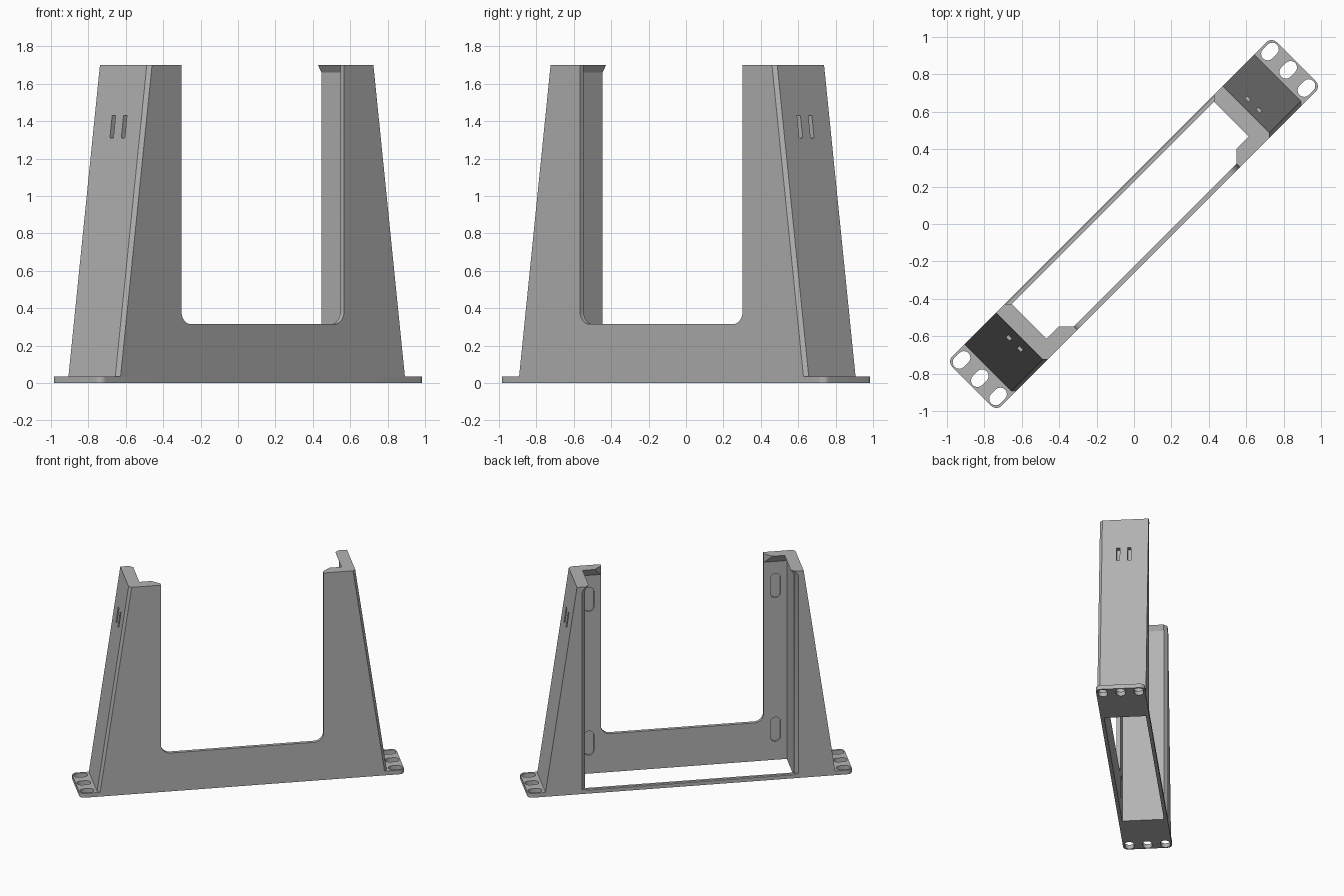
import bpy, bmesh, math
from mathutils import Vector

if "Cube" in bpy.data.objects:
    bpy.data.objects.remove(bpy.data.objects["Cube"])

# Local frame: x along the bracket, y across it (front plate at -y); turned 45 degrees at the end
W = 0.187          # half width
INNER = 0.79       # inner face of the end towers
OPEN = 0.615       # half width of the notch
TOP = 1.70
BASE = 0.035
PLATE = 0.028      # front plate thickness

grey = bpy.data.materials.new("mid_grey")
grey.diffuse_color = (0.45, 0.45, 0.45, 1)
grey.use_nodes = True
grey.node_tree.nodes["Principled BSDF"].inputs["Base Color"].default_value = grey.diffuse_color


def loft(name, rings):
    """Closed solid through rings of equal point count."""
    bm = bmesh.new()
    loops = [[bm.verts.new(p) for p in ring] for ring in rings]
    n = len(loops[0])
    for a, b in zip(loops, loops[1:]):
        for i in range(n):
            j = (i + 1) % n
            bm.faces.new((a[i], a[j], b[j], b[i]))
    bm.faces.new(loops[0][::-1])
    bm.faces.new(loops[-1])
    bmesh.ops.recalc_face_normals(bm, faces=bm.faces)
    me = bpy.data.meshes.new(name)
    bm.to_mesh(me)
    bm.free()
    me.materials.append(grey)
    ob = bpy.data.objects.new(name, me)
    bpy.context.collection.objects.link(ob)
    return ob


def prism(name, pts, axis, lo, hi):
    """Extrude a 2D outline along axis 0, 1 or 2."""
    def place(p, d):
        q = list(p)
        q.insert(axis, d)
        return Vector(q)
    return loft(name, [[place(p, d) for p in pts] for d in (lo, hi)])


def arc(cx, cy, r, a0, a1, n=8):
    return [(cx + r * math.cos(math.radians(a0 + (a1 - a0) * i / n)),
             cy + r * math.sin(math.radians(a0 + (a1 - a0) * i / n))) for i in range(n + 1)]


def slot(cx, cy, length, width, upright=False):
    r, h = width / 2, (length - width) / 2
    if upright:
        return arc(cx, cy + h, r, 0, 180) + arc(cx, cy - h, r, 180, 360)
    return arc(cx + h, cy, r, -90, 90) + arc(cx - h, cy, r, 90, 270)


def run(ob, modifier):
    bpy.ops.object.select_all(action='DESELECT')
    ob.select_set(True)
    bpy.context.view_layer.objects.active = ob
    bpy.ops.object.modifier_apply(modifier=modifier.name)


def cut(ob, cutters):
    for c in cutters:
        m = ob.modifiers.new("cut", 'BOOLEAN')
        m.operation, m.solver, m.object = 'DIFFERENCE', 'EXACT', c
        run(ob, m)
        bpy.data.objects.remove(c)


def mirror(ob):
    run(ob, ob.modifiers.new("mirror", 'MIRROR'))


# Feet: rounded flanges with three mounting slots each
r = 0.04
foot = prism("foot_flanges", [(INNER, -W)] + arc(1.227 - r, -W + r, r, -90, 0)
             + arc(1.227 - r, W - r, r, 0, 90) + [(INNER, W)], 2, 0, BASE)
cut(foot, [prism("slot_cutter", slot(1.166, y, 0.105, 0.07), 2, -0.1, 0.1)
           for y in (-0.138, 0, 0.138)])
mirror(foot)


# End towers: solid wedges, sloped outside, upright inside, with a small lip on top
def tower_ring(z, inner):
    outer = 1.095 + (0.857 - 1.095) * (z - BASE) / (TOP - BASE)
    c = 0.02
    return [Vector((x, y, z)) for x, y in (
        (inner, -W), (outer - c, -W), (outer, -W + c), (outer, W),
        (inner + 0.028, W), (inner, W - 0.028))]


tower = loft("end_towers", [tower_ring(BASE, INNER), tower_ring(1.66, INNER),
                            tower_ring(TOP, 0.764)])
cut(tower, [prism("tie_cutter", [(y - 0.013, 1.31), (y + 0.013, 1.31),
                                 (y + 0.013, 1.43), (y - 0.013, 1.43)], 0, 0.86, 1.1)
            for y in (-0.043, 0.043)])
mirror(tower)

# Front plate: one sheet with a rounded U notch and shallow oval pockets behind
nr, nz = 0.07, 0.315
front = prism("front_plate", [(-INNER, 0), (INNER, 0), (INNER, TOP), (OPEN, TOP)]
              + arc(OPEN - nr, nz + nr, nr, 0, -90) + arc(-OPEN + nr, nz + nr, nr, 270, 180)
              + [(-OPEN, TOP), (-INNER, TOP)], 1, -W, -W + PLATE)
cut(front, [prism("pocket_cutter", slot(s * 0.705, z, 0.20, 0.075, True), 1,
                  -W + 0.012, 0) for s in (-1, 1) for z in (0.25, 1.43)])

# Top lips: thickened corner behind the front plate
yb = -W + PLATE
lip = loft("top_lips", [
    [Vector(p) for p in ((OPEN, yb, 1.63), (INNER, yb, 1.63),
                         (INNER, yb + 0.002, 1.63), (OPEN + 0.002, yb + 0.002, 1.63))],
    [Vector(p) for p in ((OPEN, yb, TOP), (INNER, yb, TOP),
                         (INNER, -0.103, TOP), (0.672, -0.103, TOP))]])
mirror(lip)

# Back rail tying the two feet together
rail = prism("back_rail", [(W - 0.027, 0), (W, 0), (W, BASE - 0.006), (W - 0.006, BASE),
                           (W - 0.027, BASE)], 0, -INNER, INNER)

# Smooth the small arcs and set everything on the diagonal
for ob in (foot, tower, front, lip, rail):
    bpy.ops.object.select_all(action='DESELECT')
    ob.select_set(True)
    bpy.context.view_layer.objects.active = ob
    bpy.ops.object.shade_smooth_by_angle(angle=math.radians(30))
    ob.rotation_euler.z = math.radians(45)
